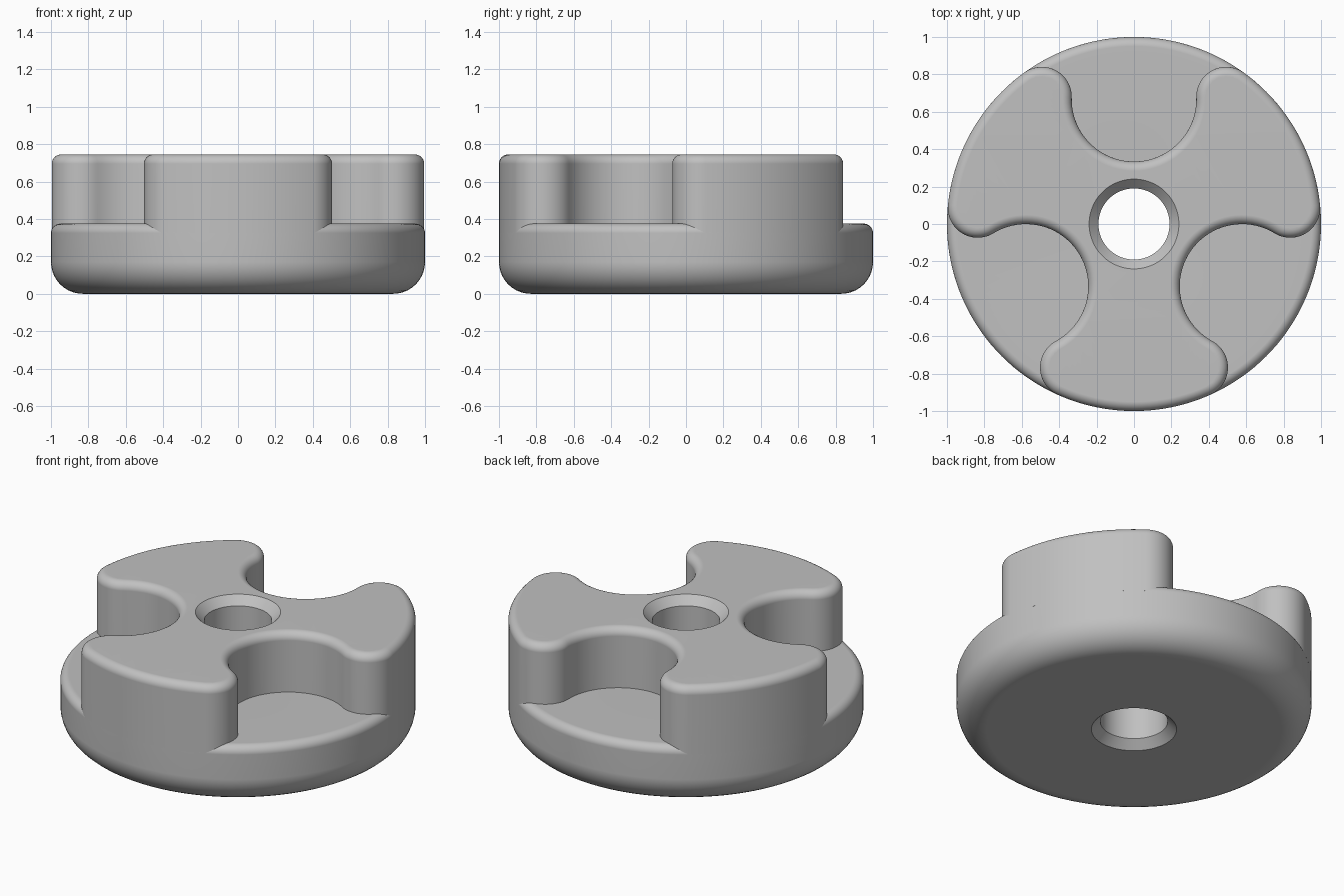
import bpy
import bmesh
from math import cos, sin, pi, atan2, sqrt, radians

if "Cube" in bpy.data.objects:
    bpy.data.objects.remove(bpy.data.objects["Cube"], do_unlink=True)

# Main dimensions
HEIGHT, FLOOR, SEAM = 0.745, 0.375, 0.325
EDGE, FOOT = 0.05, 0.17            # fillet radii
BORE, BORE_RIM = 0.19, 0.24
POCKET_Y, POCKET_R, TIP_R = 0.667, 0.333, 0.16

# Tip arc centre: tangent to both the rim circle and the pocket circle
tip_dist = 1 - TIP_R
TIP_Y = (tip_dist**2 - (POCKET_R + TIP_R)**2 + POCKET_Y**2) / (2 * POCKET_Y)
TIP_X = sqrt(tip_dist**2 - TIP_Y**2)

steel = bpy.data.materials.new("plain grey metal")
steel.use_nodes = True
grey = (0.53, 0.53, 0.53, 1)
steel.diffuse_color = grey
steel.node_tree.nodes["Principled BSDF"].inputs["Base Color"].default_value = grey


def arc(cx, cy, r, start, end, steps):
    """Points along an arc, leaving out the last one."""
    angles = [start + (end - start) * i / steps for i in range(steps)]
    return [(cx + r * cos(a), cy + r * sin(a)) for a in angles]


def circle(r):
    return arc(0, 0, r, 0, 2 * pi, 144)


def jaw_outline(inset):
    """Three-jawed outline, moved inward by inset."""
    rim = atan2(TIP_Y, TIP_X)
    touch = atan2(POCKET_Y - TIP_Y, -TIP_X) % (2 * pi)
    lean = touch - pi
    tip, pocket = TIP_R - inset, POCKET_R + inset
    third = arc(TIP_X, TIP_Y, tip, rim, touch, 20)
    third += arc(0, POCKET_Y, pocket, lean, -pi - lean, 40)
    third += arc(-TIP_X, TIP_Y, tip, -lean, pi - rim, 20)
    third += arc(0, 0, 1 - inset, pi - rim, rim + 2 * pi / 3, 20)
    points = []
    for k in range(3):
        c, s = cos(2 * pi * k / 3), sin(2 * pi * k / 3)
        points += [(x * c - y * s, x * s + y * c) for x, y in third]
    return points


def add_ring(bm, points, z):
    return [bm.verts.new((x, y, z)) for x, y in points]


def loft(bm, rings):
    """Join neighbouring rings with quads."""
    for low, high in zip(rings, rings[1:]):
        n = len(low)
        for i in range(n):
            j = (i + 1) % n
            bm.faces.new((low[i], low[j], high[j], high[i]))


def fill_between(bm, outer, inner):
    """Flat face with a hole in it."""
    edges = [bm.edges.get((ring[i - 1], ring[i]))
             for ring in (outer, inner) for i in range(len(ring))]
    bmesh.ops.triangle_fill(bm, edges=edges, use_beauty=True)


def finish(bm, name):
    bmesh.ops.recalc_face_normals(bm, faces=bm.faces[:])
    mesh = bpy.data.meshes.new(name)
    bm.to_mesh(mesh)
    bm.free()
    mesh.materials.append(steel)
    obj = bpy.data.objects.new(name, mesh)
    bpy.context.collection.objects.link(obj)
    bpy.ops.object.select_all(action="DESELECT")
    obj.select_set(True)
    bpy.context.view_layer.objects.active = obj
    bpy.ops.object.shade_smooth_by_angle(angle=radians(30))
    weighted = obj.modifiers.new("flat face shading", "WEIGHTED_NORMAL")
    weighted.keep_sharp = True
    return obj


def quarter(r, z, size, start, steps=10):
    """Quarter-round fillet in a radius/height profile."""
    return [(r + size * cos(start + pi / 2 * i / steps),
             z + size * sin(start + pi / 2 * i / steps)) for i in range(steps + 1)]


# Base flange: turned profile with rounded foot, rounded rim and chamfered bore
profile = [(BORE, SEAM), (BORE, BORE_RIM - BORE), (BORE_RIM, 0)]
profile += quarter(1 - FOOT, FOOT, FOOT, -pi / 2)
profile += quarter(1 - EDGE, FLOOR - EDGE, EDGE, 0)
profile += [(0.28, FLOOR)]
bm = bmesh.new()
rings = [add_ring(bm, circle(r), z) for r, z in profile]
loft(bm, rings + rings[:1])
finish(bm, "base_flange")

# Jaw hub: three jaws around the bore, with a rounded top edge
bm = bmesh.new()
walls = [add_ring(bm, jaw_outline(0), SEAM)]
walls += [add_ring(bm, jaw_outline(-r), z)
          for r, z in quarter(-EDGE, HEIGHT - EDGE, EDGE, 0)]
bore = [add_ring(bm, circle(r), z) for r, z in
        [(BORE, SEAM), (BORE, HEIGHT - BORE_RIM + BORE), (BORE_RIM, HEIGHT)]]
loft(bm, walls)
loft(bm, bore)
fill_between(bm, walls[-1], bore[-1])
fill_between(bm, walls[0], bore[0])
finish(bm, "jaw_hub")
